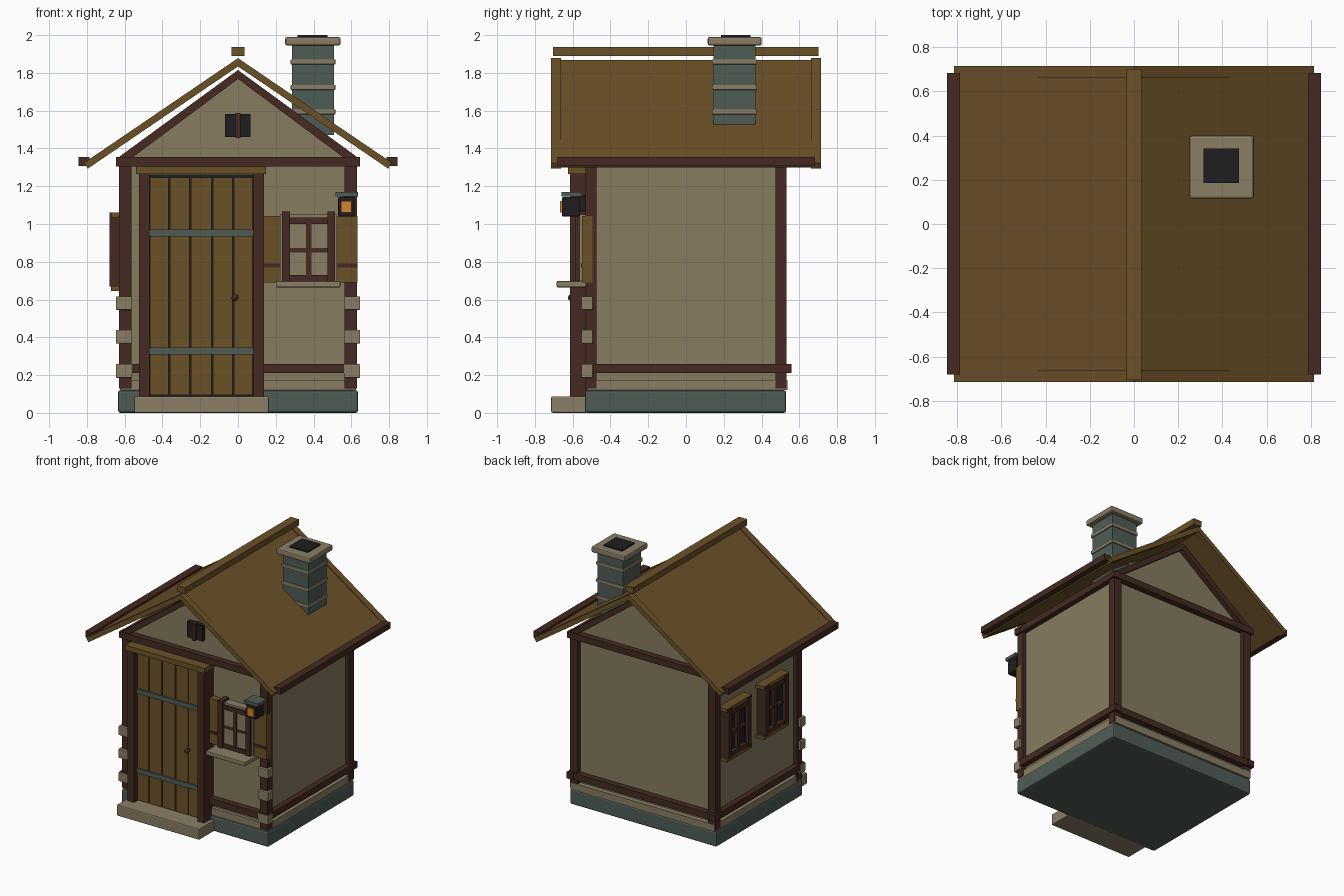
import bpy, bmesh, math

if "Cube" in bpy.data.objects:
    bpy.data.objects.remove(bpy.data.objects["Cube"])


def material(name, r, g, b):
    m = bpy.data.materials.new(name)
    m.diffuse_color = [(c / 255) ** 2.2 for c in (r, g, b)] + [1]
    m.use_nodes = True
    m.node_tree.nodes["Principled BSDF"].inputs["Base Color"].default_value = m.diffuse_color
    return m


PLASTER = material("plaster", 134, 123, 97)
STONE = material("pale stone", 136, 125, 101)
OCHRE = material("ochre wood", 107, 82, 44)
BROWN = material("dark timber", 70, 46, 38)
SLATE = material("slate grey", 80, 93, 87)
BLACK = material("soot black", 36, 36, 38)
GLOW = material("window glow", 212, 132, 48)


def finish(name, bm, mat, bevel=0):
    bmesh.ops.recalc_face_normals(bm, faces=bm.faces)
    me = bpy.data.meshes.new(name)
    bm.to_mesh(me)
    bm.free()
    me.materials.append(mat)
    ob = bpy.data.objects.new(name, me)
    bpy.context.collection.objects.link(ob)
    if bevel:
        mod = ob.modifiers.new("soft edge", 'BEVEL')
        mod.width, mod.segments = bevel, 2
    return ob


def box(name, mat, x, y, z, bevel=0):
    """Box from three (min, max) ranges."""
    bm = bmesh.new()
    bmesh.ops.create_cube(bm, size=1)
    for v in bm.verts:
        v.co = [(a + b) / 2 + c * (b - a) for (a, b), c in zip((x, y, z), v.co)]
    return finish(name, bm, mat, bevel)


def prism(name, mat, profile, y):
    """Extrude an x-z profile along y."""
    bm = bmesh.new()
    face = bm.faces.new([bm.verts.new((px, y[0], pz)) for px, pz in profile])
    res = bmesh.ops.extrude_face_region(bm, geom=[face])
    for v in res["geom"]:
        if isinstance(v, bmesh.types.BMVert):
            v.co.y = y[1]
    return finish(name, bm, mat)


def mirrored(r, s):
    return r if s > 0 else (-r[1], -r[0])


# Base and walls
box("foundation", SLATE, (-.635, .635), (-.535, .53), (0, .12), .012)
box("plinth", STONE, (-.625, .625), (-.525, .538), (.12, .175))
box("walls", PLASTER, (-.6, .6), (-.5, .5), (.12, 1.34))
prism("gable_walls", PLASTER, [(-.6, 1.34), (.6, 1.34), (0, 1.785)], (-.5, .5))

# Timber frame
for sx in (-1, 1):
    for sy in (-1, 1):
        box("corner_post", BROWN, mirrored((.565, .63), sx),
            mirrored((.475, .533), sy), (.13, 1.31))
    box("side_sill_beam", BROWN, mirrored((.59, .643), sx), (-.53, .558), (.21, .26))
    box("side_top_beam", BROWN, mirrored((.59, .64), sx), (-.53, .53), (1.305, 1.355))
for sy in (-1, 1):
    box("end_sill_beam", BROWN, (-.64, .643), mirrored((.49, .548), sy), (.21, .26))
    box("end_top_beam", BROWN, (-.645, .645), mirrored((.49, .548), sy), (1.305, 1.355))
    prism("gable_rafters", BROWN,
          [(-.63, 1.355), (0, 1.815), (.63, 1.355), (.555, 1.355), (0, 1.768), (-.555, 1.355)],
          mirrored((.48, .54), sy))

# Corner stones on the front
for sx in (-1, 1):
    for z in (.185, .367, .545):
        box("corner_stone", STONE, mirrored((.56, .647), sx), (-.555, -.493), (z, z + .072), .005)


# Roof
def chevron(half, peak, eave, thick):
    return [(-half, eave), (0, peak), (half, eave),
            (half - .02, eave - thick + .012), (0, peak - thick), (-half + .02, eave - thick + .012)]


prism("roof", OCHRE, chevron(.812, 1.868, 1.322, .034), (-.67, .67))
for sy in (-1, 1):
    prism("barge_board", OCHRE, chevron(.815, 1.878, 1.324, .043), mirrored((.662, .714), sy))
for sx in (-1, 1):
    box("eave_beam", BROWN, mirrored((.787, .845), sx), (-.68, .682), (1.308, 1.355))
box("ridge_beam", OCHRE, (-.035, .035), (-.705, .702), (1.89, 1.937))

# Chimney
box("chimney", SLATE, (.287, .508), (.145, .368), (1.47, 1.96))
for z in (1.58, 1.71, 1.845):
    box("chimney_band", STONE, (.279, .516), (.137, .376), (z, z + .027), .004)
box("chimney_cap", STONE, (.25, .542), (.115, .4), (1.945, 1.99), .01)
box("chimney_flue", BLACK, (.315, .475), (.185, .342), (1.98, 2.0))

# Gable vent
box("vent", BLACK, (-.068, .066), (-.535, -.49), (1.46, 1.583))
box("vent_bar", BROWN, (-.013, .013), (-.55, -.49), (1.455, 1.588))

# Door
box("door_step", STONE, (-.55, .165), (-.714, -.52), (0, .088), .008)
box("door_backing", BLACK, (-.475, .085), (-.555, -.49), (.088, 1.262))
edges = [-.47, -.365, -.253, -.137, -.026, .082]
for a, b in zip(edges, edges[1:]):
    box("door_plank", OCHRE, (a + .004, b - .004), (-.578, -.54), (.095, 1.245))
for x in (-.525, .08):
    box("door_post", BROWN, (x, x + .057), (-.615, -.49), (.088, 1.265))
box("door_lintel", OCHRE, (-.54, .147), (-.625, -.49), (1.265, 1.305))
for z in (.31, .933):
    box("door_hinge", SLATE, (-.47, .082), (-.588, -.57), (z, z + .037))
bm = bmesh.new()
bmesh.ops.create_uvsphere(bm, u_segments=12, v_segments=8, radius=.018)
bmesh.ops.translate(bm, verts=bm.verts, vec=(-.016, -.607, .61))
finish("door_knob", bm, BROWN)
box("knob_stem", BROWN, (-.022, -.01), (-.6, -.57), (.604, .616))


# Windows: u runs along the wall, d outward from it
def window(name, place, glass, rail, z0, z1):
    def part(label, mat, u, d, z, bevel=0):
        x, y = place(u, d)
        box(name + "_" + label, mat, x, y, z, bevel)

    part("pane", glass, (-.11, .11), (0, .045), (z0 + .02, z1 - .03))
    for s in (-1, 1):
        part("post", BROWN, mirrored((.1, .14), s), (0, .085), (z0, z1))
        part("inner_frame", BLACK, mirrored((.09, .104), s), (0, .06), (z0 + .02, z1 - .03))
    part("mullion", BROWN, (-.015, .015), (0, .072), (z0, z1 - .03))
    zm = (z0 + z1) / 2 - .02
    part("crossbar", BROWN, (-.1, .1), (0, .066), (zm - .012, zm + .012))
    part("top_rail", rail, (-.125, .125), (0, .075), (z1 - .065, z1 - .03))
    part("bottom_rail", rail, (-.125, .125), (0, .075), (z0, z0 + .033))


def on_front(u, d):
    return (.374 + u[0], .374 + u[1]), (-.5 - d[1], -.5 - d[0])


window("front_window", on_front, GLOW, BROWN, .698, 1.065)
box("front_window_surround", STONE, (.222, .524), (-.565, -.49), (.69, 1.05))
box("front_window_sill", STONE, (.2, .542), (-.685, -.5), (.665, .698), .006)
for x in ((.135, .222), (.524, .632)):
    box("shutter", OCHRE, x, (-.55, -.495), (.69, 1.043))
    box("shutter_batten", BROWN, x, (-.557, -.54), (.77, .79))

for cy in (.3, -.16):
    def on_left(u, d, c=cy):
        return (-.595 - d[1], -.595 - d[0]), (c + u[0], c + u[1])

    window("left_window", on_left, BLACK, BROWN, .668, 1.06)
    for z in (.645, 1.035):
        box("left_window_ledge", OCHRE, (-.673, -.59), (cy - .155, cy + .155), (z, z + .026))

# Lantern
box("lantern_body", BLACK, (.53, .617), (-.657, -.56), (1.04, 1.142), .006)
box("lantern_glass", GLOW, (.546, .602), (-.667, -.65), (1.06, 1.122))
box("lantern_cap", SLATE, (.515, .635), (-.66, -.55), (1.146, 1.17))
box("lantern_bracket", BLACK, (.555, .59), (-.57, -.52), (1.07, 1.15))
